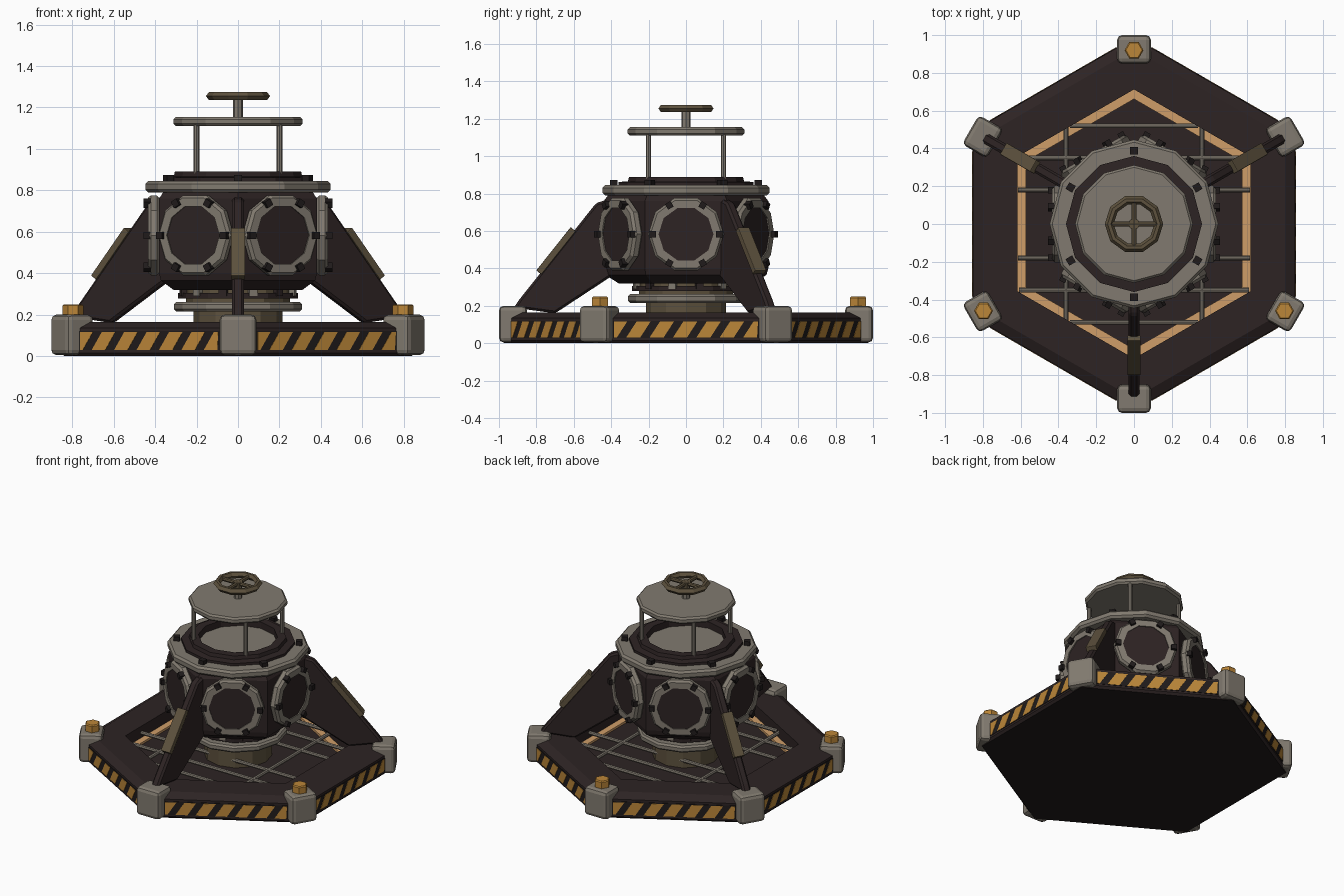
import bpy, bmesh
from math import pi, sin, cos, radians
from mathutils import Matrix, Vector

if "Cube" in bpy.data.objects:
    bpy.data.objects.remove(bpy.data.objects["Cube"])


def material(name, rgb):
    m = bpy.data.materials.new(name)
    m.use_nodes = True
    m.diffuse_color = (*rgb, 1)
    bsdf = next(n for n in m.node_tree.nodes if n.type == 'BSDF_PRINCIPLED')
    bsdf.inputs["Base Color"].default_value = (*rgb, 1)
    bsdf.inputs["Roughness"].default_value = 0.7
    return m


GREY = material("warm grey metal", (0.22, 0.195, 0.16))
DARK = material("dark brown metal", (0.026, 0.017, 0.017))
BLACK = material("black rubber", (0.014, 0.011, 0.011))
GOLD = material("hazard gold", (0.50, 0.24, 0.04))
TAN = material("tan strip", (0.62, 0.34, 0.14))
BRASS = material("aged brass", (0.11, 0.083, 0.047))


def finish(name, bm, mat, matrix=Matrix(), bevel=0, segments=2):
    bmesh.ops.recalc_face_normals(bm, faces=bm.faces)
    me = bpy.data.meshes.new(name)
    bm.to_mesh(me)
    bm.free()
    me.materials.append(mat)
    ob = bpy.data.objects.new(name, me)
    bpy.context.collection.objects.link(ob)
    ob.matrix_world = matrix
    if bevel:
        mod = ob.modifiers.new("bevel", 'BEVEL')
        mod.width, mod.segments = bevel, segments
    return ob


def lathe(name, profile, n, mat, matrix=Matrix(), ring=False, turn=0):
    """Spin (radius, height) points; ring joins the profile's ends, else caps them."""
    bm = bmesh.new()
    rows = [[bm.verts.new((r * cos(turn + 2 * pi * i / n), r * sin(turn + 2 * pi * i / n), z))
             for i in range(n)] for r, z in profile]
    pairs = list(zip(rows, rows[1:]))
    if ring:
        pairs.append((rows[-1], rows[0]))
    else:
        bm.faces.new(rows[0])
        bm.faces.new(rows[-1])
    for a, b in pairs:
        for i in range(n):
            j = (i + 1) % n
            bm.faces.new((a[i], a[j], b[j], b[i]))
    return finish(name, bm, mat, matrix)


def disc(name, r, z0, z1, n, mat, matrix=Matrix(), edge=0.0, turn=0):
    pts = [(r, z0), (r, z1)]
    if edge:
        pts = [(r - edge, z0), (r, z0 + edge), (r, z1 - edge), (r - edge, z1)]
    return lathe(name, pts, n, mat, matrix, turn=turn)


def box(name, size, mat, matrix, bevel=0):
    bm = bmesh.new()
    bmesh.ops.create_cube(bm, size=1)
    bmesh.ops.scale(bm, vec=size, verts=bm.verts)
    return finish(name, bm, mat, matrix, bevel)


def prism(name, outline, depth, mat, matrix, bevel=0):
    """Extrude an outline in local x/y along local z, centred."""
    bm = bmesh.new()
    face = bm.faces.new([bm.verts.new((x, y, -depth / 2)) for x, y in outline])
    new = bmesh.ops.extrude_face_region(bm, geom=[face])["geom"]
    bmesh.ops.translate(bm, vec=(0, 0, depth),
                        verts=[v for v in new if isinstance(v, bmesh.types.BMVert)])
    return finish(name, bm, mat, matrix, bevel, 1)


def rod(name, a, b, r, mat):
    a, b = Vector(a), Vector(b)
    q = (b - a).to_track_quat('Z', 'Y').to_matrix().to_4x4()
    return disc(name, r, 0, (b - a).length, 8, mat, Matrix.Translation(a) @ q)


def spin(deg):
    return Matrix.Rotation(radians(deg), 4, 'Z')


def at(x, y, z):
    return Matrix.Translation((x, y, z))


HEX = 2 / 3 ** 0.5          # apothem to corner radius
POINT = pi / 6              # hexagons have a corner at the front
UPRIGHT = Matrix.Rotation(pi / 2, 4, 'X')
OUTWARD = Matrix(((0, 0, 1, 0), (1, 0, 0, 0), (0, 1, 0, 0), (0, 0, 0, 1)))

# Hexagonal base frame, sunken floor and tan strip
lathe("base_frame", [(a * HEX, z) for a, z in
      ((0.84, 0), (0.853, 0.015), (0.853, 0.135), (0.80, 0.165), (0.617, 0.165), (0.617, 0.01))],
      6, DARK, ring=True, turn=POINT)
disc("base_floor", 0.85 * HEX, 0.002, 0.07, 6, DARK, turn=POINT).scale = (0.8, 0.8, 1)
disc("base_underside", 0.84 * HEX, 0, 0.01, 6, BLACK, turn=POINT)
lathe("tan_strip", [(a * HEX, z) for a, z in
      ((0.617, 0.07), (0.617, 0.085), (0.573, 0.085), (0.573, 0.07))],
      6, TAN, ring=True, turn=POINT)

# Floor pipes
for s in (-1, 1):
    for y, x in ((0.52, 0.34), (0.35, 0.61), (0.18, 0.615)):
        rod("floor_pipe_across", (-x, s * y, 0.12), (x, s * y, 0.12), 0.013, GREY)
    rod("floor_pipe_along", (s * 0.36, -0.52, 0.12), (s * 0.36, 0.52, 0.12), 0.013, GREY)

# Hazard stripes on each side of the frame
for side in range(6):
    face = spin(60 * side) @ at(0.854, 0, 0) @ OUTWARD
    prism("stripe_backing", [(-0.39, 0.028), (0.39, 0.028), (0.39, 0.12), (-0.39, 0.12)],
          0.004, BLACK, face)
    for k in range(-3, 4):
        c = k * 0.125 - 0.03
        quad = [(c - 0.04, 0.03), (c + 0.035, 0.03), (c + 0.09, 0.115), (c + 0.015, 0.115)]
        quad = [(max(-0.385, min(0.385, x)), z) for x, z in quad]
        prism("hazard_stripe", quad, 0.008, GOLD, face)

# Corner blocks: legs stand on three, gold bolts sit on the others
LEG = [(0.92, 0.19), (0.89, 0.235), (0.48, 0.75), (0.38, 0.78), (0.38, 0.37), (0.70, 0.16)]
for k in range(6):
    turn = spin(30 + 60 * k)
    box("corner_block", (0.15, 0.178, 0.196), GREY, turn @ at(0.925, 0, 0.102), 0.025)
    if k % 2:
        disc("corner_bolt", 0.05, 0.19, 0.25, 6, GOLD, turn @ at(0.92, 0, 0), 0.007, POINT)
    else:
        prism("leg", LEG, 0.056, DARK, turn @ UPRIGHT, 0.012)
        tilt = Matrix.Rotation(radians(51.5), 4, 'Y')
        box("leg_plate", (0.295, 0.07, 0.035), BRASS, turn @ at(0.695, 0, 0.494) @ tilt, 0.004)

# Pedestal
disc("pedestal_column", 0.215, 0.06, 0.35, 12, BRASS)
disc("pedestal_flange", 0.31, 0.215, 0.262, 12, GREY, edge=0.012)
disc("pedestal_collar", 0.25, 0.26, 0.28, 12, BRASS)
disc("pedestal_ring", 0.29, 0.278, 0.305, 12, DARK)
disc("pedestal_neck", 0.27, 0.30, 0.33, 12, BRASS)
for k in range(12):
    box("pedestal_clamp", (0.03, 0.04, 0.035), GREY if k % 2 else DARK,
        spin(15 + 30 * k) @ at(0.272, 0, 0.307))

# Hexagonal chamber with six round hatches
lathe("chamber", [(0.36, 0.32), (0.43, 0.365), (0.44, 0.40), (0.44, 0.76), (0.41, 0.80)],
      6, DARK, turn=POINT)
for k in range(6):
    hatch = spin(60 * k) @ at(0, 0, 0.583) @ OUTWARD
    disc("hatch_barrel", 0.185, 0.25, 0.40, 10, DARK, hatch)
    lathe("hatch_ring", [(0.192, 0.382), (0.203, 0.392), (0.203, 0.42), (0.19, 0.435),
                         (0.147, 0.435), (0.147, 0.382)], 10, GREY, hatch, ring=True)
    disc("hatch_pane", 0.148, 0.38, 0.428, 10, DARK, hatch)
    for j in range(6):
        box("hatch_bolt", (0.034, 0.034, 0.035), BLACK,
            hatch @ spin(60 * j) @ at(0.178, 0, 0.438))

# Top flange, collar and bolts
disc("top_flange", 0.447, 0.79, 0.845, 12, GREY, edge=0.014)
lathe("top_collar", [(0.36, 0.84), (0.36, 0.862), (0.31, 0.866), (0.305, 0.89),
                     (0.25, 0.89), (0.25, 0.84)], 12, DARK, ring=True)
for k in range(6):
    box("flange_bolt", (0.04, 0.04, 0.03), BLACK, spin(30 + 60 * k) @ at(0.387, 0, 0.858))

# Raised lid on four posts
for x in (-0.2, 0.2):
    for y in (-0.2, 0.2):
        rod("lid_post", (x, y, 0.85), (x, y, 1.12), 0.014, GREY)
disc("lid", 0.312, 1.11, 1.155, 12, GREY, edge=0.012)

# Hand wheel
disc("wheel_stem", 0.025, 1.15, 1.25, 8, GREY)
disc("wheel_hub", 0.03, 1.235, 1.268, 8, BRASS)
lathe("wheel_rim", [(0.155, 1.255), (0.14, 1.275), (0.122, 1.275), (0.108, 1.255),
                    (0.122, 1.235), (0.14, 1.235)], 10, BRASS, ring=True)
for d in ((0.12, 0), (0, 0.12)):
    rod("wheel_spoke", (-d[0], -d[1], 1.255), (d[0], d[1], 1.255), 0.014, BRASS)
